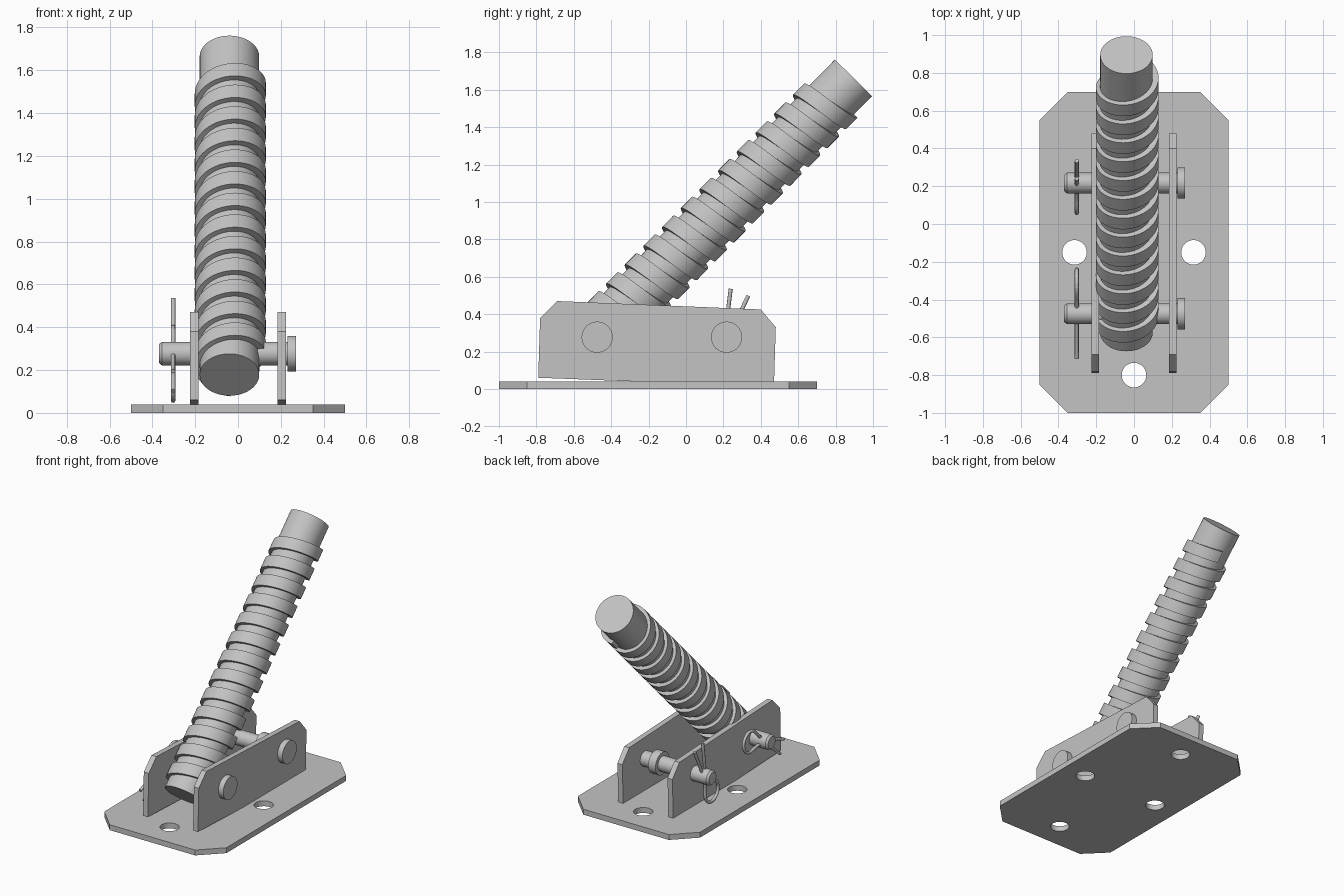
import bpy, bmesh, math
from mathutils import Matrix, Vector

cube = bpy.data.objects.get("Cube")
if cube:
    bpy.data.objects.remove(cube, do_unlink=True)

steel = bpy.data.materials.new("grey_steel")
steel.use_nodes = True
GREY = (0.55, 0.55, 0.55, 1)
steel.diffuse_color = GREY
steel.node_tree.nodes["Principled BSDF"].inputs["Base Color"].default_value = GREY


def finish(name, bm, matrix=Matrix(), smooth=True):
    """Turn a bmesh into a grey object, smooth except at sharp edges."""
    bmesh.ops.recalc_face_normals(bm, faces=bm.faces)
    mesh = bpy.data.meshes.new(name)
    bm.to_mesh(mesh)
    bm.free()
    mesh.materials.append(steel)
    obj = bpy.data.objects.new(name, mesh)
    bpy.context.collection.objects.link(obj)
    obj.matrix_world = matrix
    if smooth:
        bpy.ops.object.select_all(action='DESELECT')
        obj.select_set(True)
        bpy.context.view_layer.objects.active = obj
        bpy.ops.object.shade_smooth_by_angle(angle=math.radians(35))
    return obj


def extrude(name, outline, depth, smooth=False):
    """Extrude a closed outline of 3D points along a vector."""
    bm = bmesh.new()
    face = bm.faces.new([bm.verts.new(p) for p in outline])
    new = bmesh.ops.extrude_face_region(bm, geom=[face])["geom"]
    bmesh.ops.translate(bm, vec=depth, verts=[v for v in new if isinstance(v, bmesh.types.BMVert)])
    return finish(name, bm, smooth=smooth)


def lathe(name, profile, matrix, steps=48):
    """Spin (radius, height) points round local z."""
    bm = bmesh.new()
    verts = [bm.verts.new((r, 0, h)) for r, h in profile]
    edges = [bm.edges.new(pair) for pair in zip(verts, verts[1:])]
    bmesh.ops.spin(bm, geom=verts + edges, axis=(0, 0, 1), cent=(0, 0, 0),
                   angle=math.tau, steps=steps, use_duplicate=False)
    bmesh.ops.remove_doubles(bm, verts=bm.verts, dist=0.0001)
    return finish(name, bm, matrix)


# Base plate with clipped corners and four bolt holes
MID_Y = -0.15
corner = [(0.5, 0.7), (0.35, 0.85)]
quarter = [(x, y) for x, y in corner]
outline = (quarter + [(-x, y) for x, y in reversed(quarter)]
           + [(-x, -y) for x, y in quarter] + [(x, -y) for x, y in reversed(quarter)])
base = extrude("base_plate", [(x, y + MID_Y, 0) for x, y in outline], (0, 0, 0.04))

bm = bmesh.new()
for x, y in ((0.315, 0), (-0.315, 0), (0, 0.65), (0, -0.65)):
    bmesh.ops.create_cone(bm, cap_ends=True, segments=40, radius1=0.065, radius2=0.065,
                          depth=0.2, matrix=Matrix.Translation((x, y + MID_Y, 0.02)))
cutter = finish("bolt_hole_cutter", bm, smooth=False)
cutter.hide_render = True
cutter.hide_set(True)
holes = base.modifiers.new("bolt_holes", 'BOOLEAN')
holes.operation = 'DIFFERENCE'
holes.object = cutter

# Pair of side plates, tipped slightly in profile
side = [(-0.79, 0.06), (-0.78, 0.38), (-0.69, 0.47), (0.4, 0.425), (0.48, 0.33), (0.47, 0.012)]
for name, x in (("left_side_plate", 0.185), ("right_side_plate", -0.225)):
    extrude(name, [(x, y, z) for y, z in side], (0.04, 0, 0))

# Headed pins across the side plates, pointing to -x
PIN_Z = 0.277
TO_RIGHT = Matrix.Rotation(-math.pi / 2, 4, 'Y')
pin_profile = [(0, -0.27), (0.083, -0.27), (0.083, -0.23), (0.055, -0.23),
               (0.055, 0.355), (0.043, 0.37), (0, 0.37)]
collar_profile = [(0.05, -0.1), (0.083, -0.1), (0.083, -0.04), (0.05, -0.04)]
pins = {"front": (-0.475, 197), "rear": (0.217, 60)}
for place, (y, angle) in pins.items():
    lathe(place + "_pin", pin_profile, Matrix.Translation((0, y, PIN_Z)) @ TO_RIGHT)
    # Wire clip: two prongs through the pin joined by a round loop
    path = [(0.25, 0.01), (0.02, -0.008), (-0.06, -0.03)]
    for i in range(13):
        a = math.radians(-50 - i * 260 / 12)
        path.append((-0.165 + 0.077 * math.cos(a), 0.077 * math.sin(a)))
    path += [(-0.06, 0.03), (0.02, 0.02), (0.235, 0.11)]
    turn = Matrix.Rotation(math.radians(angle), 2)
    curve = bpy.data.curves.new(place + "_clip", 'CURVE')
    curve.dimensions = '3D'
    curve.bevel_depth = 0.011
    curve.bevel_resolution = 2
    curve.use_fill_caps = True
    spline = curve.splines.new('POLY')
    spline.points.add(len(path) - 1)
    for point, p in zip(spline.points, path):
        q = turn @ Vector(p)
        point.co = (0, q.x, q.y, 1)
    curve.materials.append(steel)
    clip = bpy.data.objects.new(place + "_clip", curve)
    clip.location = (-0.303, y, PIN_Z)
    bpy.context.collection.objects.link(clip)
lathe("rear_pin_collar", collar_profile + collar_profile[:1],
      Matrix.Translation((0, pins["rear"][0], PIN_Z)) @ TO_RIGHT)

# Slanted rod
LENGTH = 2.09
TILT = Matrix.Rotation(math.radians(-44.7), 4, 'X')
rod_place = Matrix.Translation((-0.04, -0.575, 0.178)) @ TILT
lathe("rod", [(0, 0), (0.139, 0), (0.139, LENGTH), (0, LENGTH)], rod_place, 64)

# Raised thread winding up the rod
PITCH, TURNS, STEPS = 0.142, 13, 48
section = [(0.13, -0.042), (0.166, -0.042), (0.166, 0.042), (0.13, 0.042)]
bm = bmesh.new()
rings = []
for i in range(TURNS * STEPS + 1):
    t = i / STEPS
    a = math.tau * t + math.pi / 2
    rings.append([bm.verts.new((r * math.cos(a) + 0.004, r * math.sin(a), 0.065 + PITCH * t + h))
                  for r, h in section])
for low, high in zip(rings, rings[1:]):
    for k in range(4):
        n = (k + 1) % 4
        bm.faces.new((low[k], low[n], high[n], high[k]))
bm.faces.new(rings[0])
bm.faces.new(rings[-1])
finish("rod_thread", bm, rod_place)
